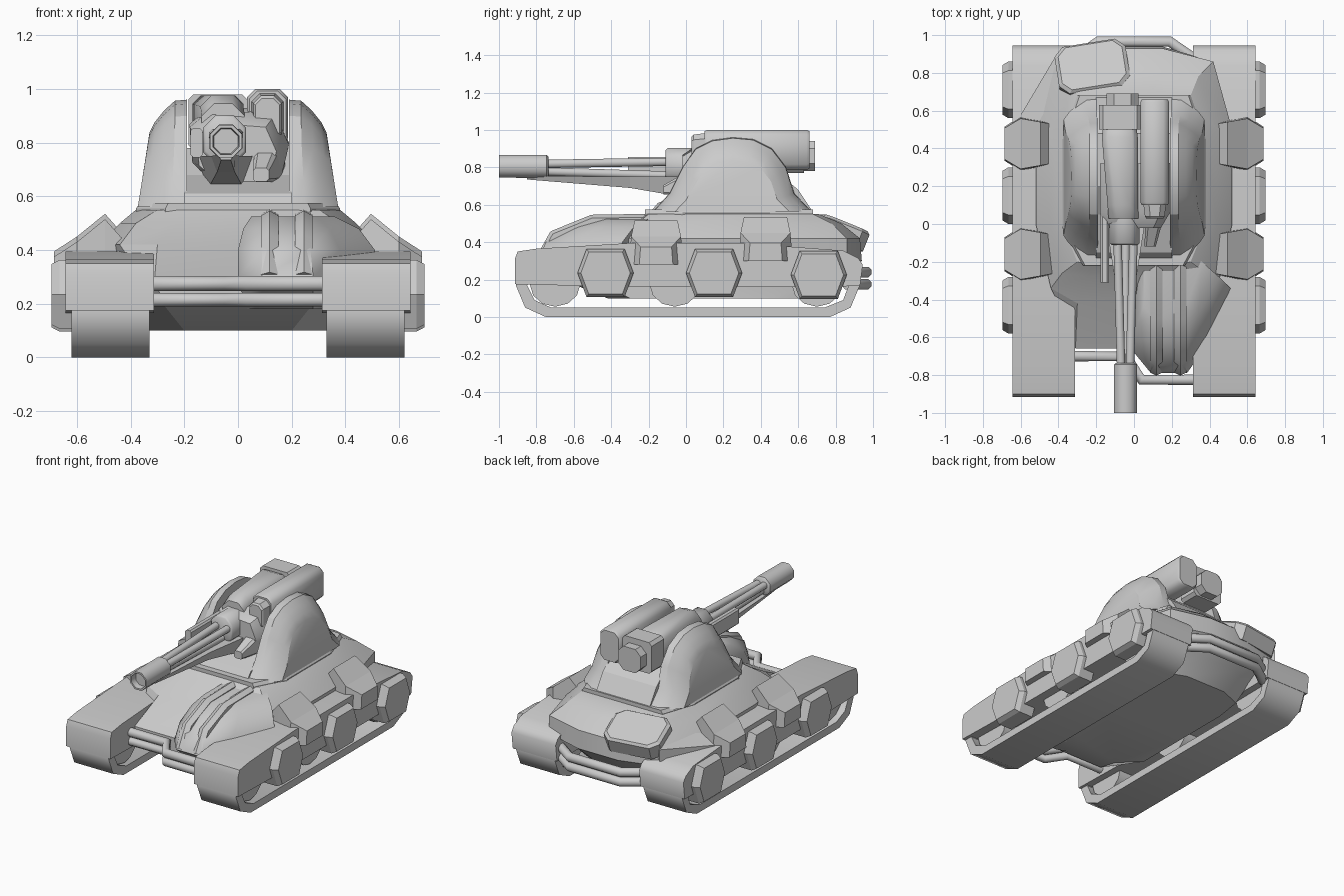
import bpy, bmesh, math
from mathutils import Vector, Euler

if "Cube" in bpy.data.objects:
    bpy.data.objects.remove(bpy.data.objects["Cube"])


def loft(name, rings, wrap=False, smooth=0):
    """Skin a list of equal-length point rings into one object."""
    bm = bmesh.new()
    vs = [[bm.verts.new(p) for p in r] for r in rings]
    n = len(rings[0])
    for i in range(len(vs) if wrap else len(vs) - 1):
        a, b = vs[i], vs[(i + 1) % len(vs)]
        for j in range(n):
            k = (j + 1) % n
            bm.faces.new((a[j], a[k], b[k], b[j]))
    if not wrap:
        bm.faces.new(vs[0])
        bm.faces.new(vs[-1])
    bmesh.ops.recalc_face_normals(bm, faces=bm.faces)
    me = bpy.data.meshes.new(name)
    bm.to_mesh(me)
    bm.free()
    ob = bpy.data.objects.new(name, me)
    bpy.context.collection.objects.link(ob)
    if smooth:
        bpy.ops.object.select_all(action='DESELECT')
        ob.select_set(True)
        bpy.context.view_layer.objects.active = ob
        bpy.ops.object.shade_smooth_by_angle(angle=math.radians(smooth))
    return ob


def prism_x(name, profile, x0, x1, smooth=0):
    return loft(name, [[(x, y, z) for y, z in profile] for x in (x0, x1)], smooth=smooth)


def octagon(y, cx, cz, hx, hz, c):
    """Chamfered rectangle in the xz plane."""
    p = [(hx, hz - c), (hx - c, hz), (c - hx, hz), (-hx, hz - c),
         (-hx, c - hz), (c - hx, -hz), (hx - c, -hz), (hx, c - hz)]
    return [(cx + u, y, cz + v) for u, v in p]


def tube(name, pts, r, sides=8):
    """Round bar along a path, mitred at the bends."""
    pts = [Vector(p) for p in pts]
    rings = []
    for i, p in enumerate(pts):
        d0 = (p - pts[max(i - 1, 0)]).normalized()
        d1 = (pts[min(i + 1, len(pts) - 1)] - p).normalized()
        t = (d0 + d1).normalized()
        side = t.cross(Vector((0, 0, 1))).normalized()
        up = side.cross(t)
        ring = []
        for k in range(sides):
            a = math.tau * (k + .5) / sides
            ring.append(p + r * (math.cos(a) * side + math.sin(a) * up))
        rings.append(ring)
    return loft(name, rings, smooth=50)


def both(half):
    """Mirror a half outline into a full loop."""
    return half + [(-x, y, z) for x, y, z in reversed(half)]


# Hull, skinned through plan outlines at rising heights
levels = [
    (.10, [(.2, -.42), (.33, -.3), (.33, .1), (.33, .45), (.3, .64), (.15, .70)]),
    (.20, [(.28, -.66), (.33, -.5), (.33, .1), (.33, .5), (.32, .74), (.15, .82)]),
    (.30, [(.31, -.66), (.36, -.5), (.5, 0), (.5, .5), (.42, .86), (.15, .94)]),
    (.42, [(.30, -.42), (.44, -.34), (.52, 0), (.52, .5), (.42, .86), (.15, .93)]),
    (.50, [(.24, -.28), (.38, -.26), (.44, 0), (.44, .5), (.34, .78), (.15, .83)]),
    (.55, [(.22, -.22), (.30, -.2), (.38, 0), (.38, .45), (.3, .68), (.1, .71)]),
]
loft("hull", [both([(x, y, z) for x, y in o]) for z, o in levels], smooth=25)

# Rear left deck fairing
loft("rear_fairing", [[(-.42, .88, z - .02), (-.61, .56, z - .06), (-.45, .42, z), (-.36, .6, z + .05), (-.33, .82, z + .03)]
                      for z in (.36, .44)])

# Engine bulge on the right of the nose
bulge = [
    (.18, [(.0, -.6), (.1, -.64), (.28, -.64), (.32, -.5), (.32, -.1), (.0, -.1)]),
    (.30, [(.0, -.68), (.09, -.79), (.28, -.79), (.40, -.62), (.52, -.36), (.0, -.1)]),
    (.40, [(.0, -.62), (.09, -.75), (.27, -.75), (.38, -.58), (.51, -.34), (.0, -.1)]),
    (.48, [(.02, -.52), (.1, -.62), (.25, -.62), (.34, -.48), (.45, -.28), (.02, -.1)]),
    (.525, [(.05, -.44), (.11, -.5), (.23, -.5), (.29, -.4), (.36, -.2), (.05, -.1)]),
]
loft("engine_bulge", [[(x, y, z) for x, y in o] for z, o in bulge], smooth=40)
for x in (.118, .245):
    tube("bulge_pipe", [(x, -.16, .515), (x, -.5, .51), (x, -.7, .43), (x, -.77, .3)], .037, 6)

# Tracks, wheels, fenders and side pods
outer = [(-.75, 0), (.77, 0), (.88, .05), (.93, .17), (.88, .28), (-.86, .28), (-.91, .17), (-.86, .05)]
inner = [(-.72, .05), (.74, .05), (.84, .09), (.87, .17), (.83, .23), (-.81, .23), (-.85, .17), (-.81, .09)]
fender = [(-.915, .175), (-.915, .31), (-.90, .35), (-.8, .365), (-.3, .395), (.3, .395),
          (.84, .355), (.92, .315), (.945, .28), (.93, .165), (.5, .16), (-.5, .165)]
hexa = [(-1, 0), (-.68, 1), (.68, 1), (1, 0), (.68, -1), (-.68, -1)]
for s in (-1, 1):
    loft("track", [[(s * x, y, z) for y, z in o] for x, o in
                   ((.33, outer), (.62, outer), (.62, inner), (.33, inner))], wrap=True, smooth=50)
    prism_x("fender", fender, s * .312, s * .642, smooth=60)
    for y in (-.70, -.06, .70):
        prism_x("road_wheel", [(y + .135 * math.cos(math.tau * k / 12), .175 + .12 * math.sin(math.tau * k / 12))
                               for k in range(12)], s * .36, s * .58, smooth=40)
    for y, z in ((-.43, .235), (.15, .235), (.71, .225)):
        loft("side_pod", [[(s * x, y + .15 * f * u, z + .128 * f * v) for u, v in hexa]
                          for x, f in ((.56, 1), (.665, 1), (.695, .88))])
    # Shoulder pods with a peaked, sloping cap
    for y, dz in ((-.16, 0), (.425, .02)):
        loft("shoulder_pod", [[(s * x, y - w, .28 + dz), (s * x, y + w, .28 + dz),
                               (s * x, y + w * .92, t + dz), (s * x, y - w * .92, t + dz)]
                              for x, w, t in ((.42, .11, .43), (.495, .125, .515), (.6, .145, .43), (.685, .09, .375))])

# Bumper bars, front and rear
for z, r in ((.275, .03), (.215, .027)):
    tube("front_bar", [(-.33, -.70, z), (-.04, -.70, z), (.04, -.825, z), (.33, -.825, z)], r)
for z in (.24, .175):
    tube("rear_bar", [(-.34, .86, z), (-.19, .965, z), (.19, .965, z), (.34, .86, z)], .03)

# Rear hatch on the sloping back deck
rot = Euler((math.radians(-22), 0, math.radians(9))).to_matrix()
hatch = []
for k, h in ((1, -.08), (1, .015), (.9, .03)):
    hatch.append([rot @ Vector((p[0] * k, p[2] * k, h)) + Vector((-.22, .83, .475))
                  for p in octagon(0, 0, 0, .19, .135, .05)])
loft("rear_hatch", hatch)

# Turret base and core
base = [(.27, -.22), (.38, -.02), (.38, .45), (.3, .68)]
loft("turret_base", [both([(x * k, y, z) for x, y in base]) for z, k in ((.5, 1), (.555, 1), (.575, .96))])
prism_x("turret_core", [(-.2, .55), (-.15, .61), (.05, .68), (.2, .78), (.48, .78), (.6, .68), (.68, .56)], -.2, .2)

# Domed turret cheeks: arches that shrink outward to a flat side face
arch = [(-.18, .56), (-.09, .66), (-.02, .80), (.05, .90), (.14, .945), (.25, .96),
        (.36, .95), (.46, .90), (.535, .80), (.58, .66), (.67, .565)]
for s in (-1, 1):
    rings = []
    for x, k in ((.19, 1), (.235, .99), (.275, .90), (.31, .79), (.33, .69)):
        ring = []
        for y, z in arch:
            zz = .56 + (z - .56) * k
            # walls splay outward towards the base
            lean = .16 * max(0, .83 - zz) * (x - .19) / .14
            ring.append((s * (x + lean), .245 + (y - .245) * (1 - (1 - k) * .9), zz))
        rings.append(ring)
    loft("turret_cheek", rings, smooth=28)

# Gun: muzzle, three barrels, receiver, sleeve and breech
gx, gz = -.045, .805
loft("muzzle", [octagon(y, gx, gz, r, r, r * .58) for y, r in
                ((-.96, .045), (-1.0, .049), (-1.0, .06), (-.745, .062), (-.735, .05))], smooth=50)
for a in (30, 150, 270):
    c, d = math.cos(math.radians(a)), math.sin(math.radians(a))
    tube("barrel", [(gx + .027 * c, -.76, gz + .027 * d), (gx + .05 * c, -.05, gz + .05 * d)], .024)
loft("receiver", [octagon(y, gx - .005, gz + .005, r, r + .012, r * .58)
                  for y, r in ((-.11, .07), (-.10, .08), (.04, .08))], smooth=50)
loft("gun_sleeve", [octagon(.03, -.055, .835, .08, .11, .045), octagon(.1, -.06, .85, .08, .125, .04),
                    octagon(.46, -.075, .85, .095, .125, .03), octagon(.50, -.075, .85, .09, .11, .03)], smooth=50)
loft("breech_block", [octagon(y, -.075, .875, .11, .105, .02) for y in (.50, .63)])
loft("breech_cap", [octagon(y, -.06, .86, .085, .08, .04) for y in (.62, .69)])


# Mantlet behind the receiver, and the support tongue under the barrels
def mantlet_ring(y, kx, z0, kz):
    out = [(-.18, .87), (-.1, .94), (.14, .92), (.19, .8), (.16, .67), (.09, .63), (-.07, .63), (-.17, .73)]
    return [(gx * (1 - kx) + x * kx, y, z0 + (z - .63) * kz) for x, z in out]


loft("mantlet", [mantlet_ring(-.02, .8, .64, .75), mantlet_ring(.06, 1, .63, .95), mantlet_ring(.32, 1, .63, 1)], smooth=50)
loft("support_tongue", [[(gx - w, y, z1), (gx + w, y, z1), (gx + w * .6, y, z0), (gx - w * .6, y, z0)]
                        for y, w, z0, z1 in ((-.85, .03, .735, .755), (-.3, .055, .69, .75), (.05, .11, .63, .75))])
loft("gun_side_strip", [octagon(y, -.155, .80, .022, .055, .01) for y in (-.31, .1)])
loft("gun_side_blade", [octagon(-.12, .085, .68, .03, .025, .01), octagon(.1, .12, .74, .055, .09, .02)])

# Launcher pod beside the gun
loft("launcher_pod", [octagon(y, .11, .893, hx, hz, .03) for y, hx, hz in
                      ((.10, .068, .1), (.115, .076, .107), (.645, .076, .107), (.66, .068, .1))], smooth=50)
loft("launcher_nozzle", [octagon(.03, .11, .89, .045, .075, .025), octagon(.04, .11, .89, .052, .085, .028),
                         octagon(.12, .11, .89, .062, .095, .03)])
